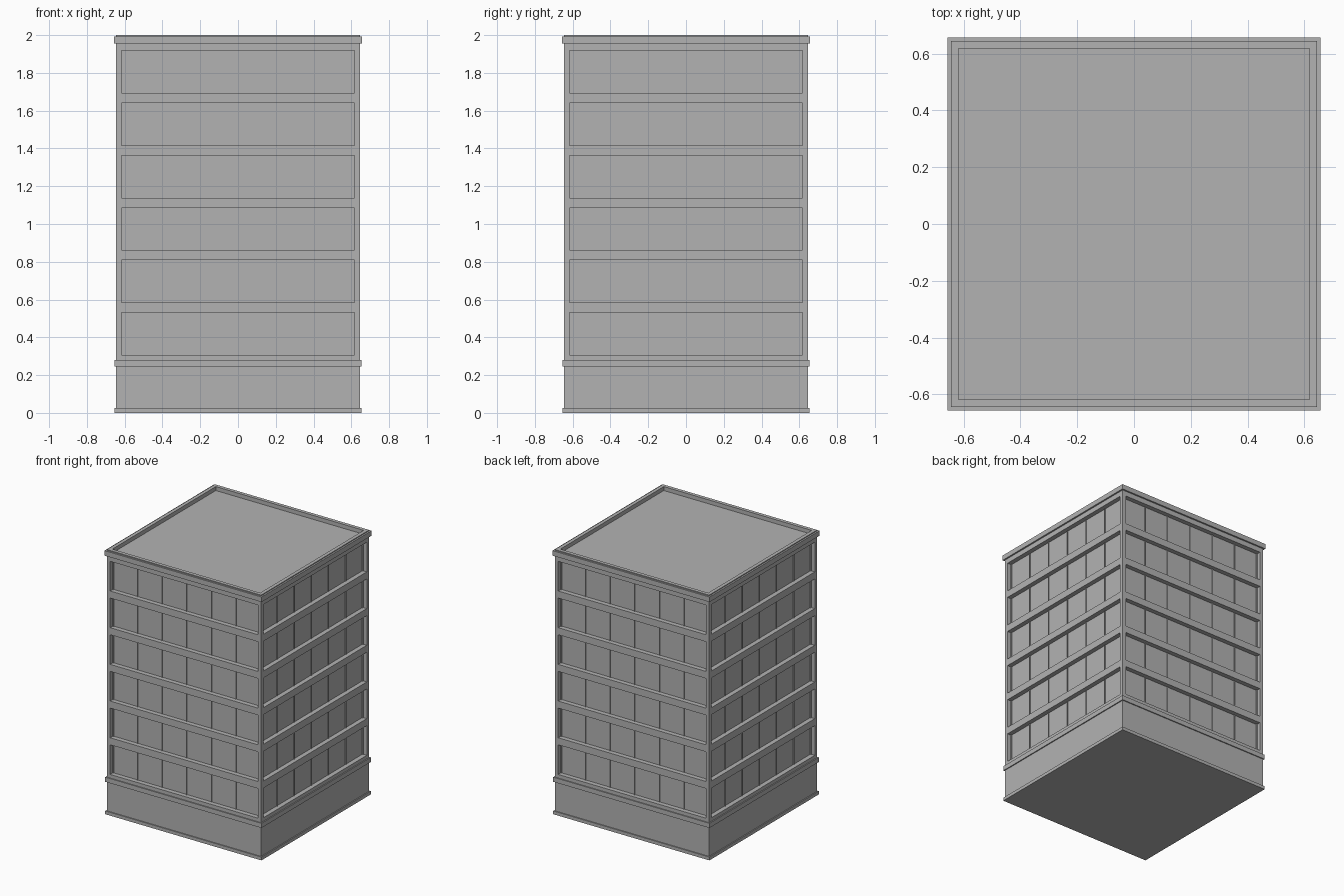
import bpy
import bmesh
from math import pi
from mathutils import Matrix

cube = bpy.data.objects.get("Cube")
if cube:
    bpy.data.objects.remove(cube, do_unlink=True)

# Single concrete colour
grey = (0.45, 0.45, 0.45, 1.0)
concrete = bpy.data.materials.new("concrete_grey")
concrete.use_nodes = True
concrete.diffuse_color = grey
concrete.node_tree.nodes["Principled BSDF"].inputs["Base Color"].default_value = grey

WALL = 0.645      # half width of the tower
DEPTH = 0.035     # window recess
BAND = 0.617      # half width of a window band
FLOORS, BAYS = 6, 6
FIRST, PITCH, BAND_H = 0.307, 0.2773, 0.224


def add_box(bm, x0, x1, y0, y1, z0, z1):
    size = Matrix.Diagonal((x1 - x0, y1 - y0, z1 - z0, 1))
    place = Matrix.Translation(((x0 + x1) / 2, (y0 + y1) / 2, (z0 + z1) / 2))
    return bmesh.ops.create_cube(bm, size=1, matrix=place @ size)["verts"]


def finish(name, bm):
    mesh = bpy.data.meshes.new(name)
    bm.to_mesh(mesh)
    bm.free()
    mesh.materials.append(concrete)
    obj = bpy.data.objects.new(name, mesh)
    bpy.context.collection.objects.link(obj)
    return obj


def slab(name, half, z0, z1):
    bm = bmesh.new()
    add_box(bm, -half, half, -half, half, z0, z1)
    return finish(name, bm)


def on_four_sides(bm):
    """Copy the front geometry round the other three sides."""
    geom = bm.verts[:] + bm.edges[:] + bm.faces[:]
    for turn in range(1, 4):
        copy = bmesh.ops.duplicate(bm, geom=geom)["geom"]
        verts = [v for v in copy if isinstance(v, bmesh.types.BMVert)]
        bmesh.ops.rotate(bm, verts=verts, matrix=Matrix.Rotation(turn * pi / 2, 3, "Z"))


# Tower: solid block with inset, sunken window bands and a sunken roof
bm = bmesh.new()
levels = [0]
for i in range(FLOORS):
    levels += [FIRST + i * PITCH, FIRST + i * PITCH + BAND_H]
levels.append(2)
rings = [[bm.verts.new((sx * WALL, sy * WALL, z))
          for sx, sy in ((-1, -1), (1, -1), (1, 1), (-1, 1))] for z in levels]
bands = []
for k in range(len(levels) - 1):
    for s in range(4):
        t = (s + 1) % 4
        face = bm.faces.new((rings[k][s], rings[k][t], rings[k + 1][t], rings[k + 1][s]))
        if k % 2:
            bands.append(face)
bm.faces.new(rings[0][::-1])
roof = bm.faces.new(rings[-1])
bm.normal_update()

for face in bands:
    normal = face.normal.copy()
    side = normal.cross((0, 0, 1))
    # The extruded panel keeps its height and is narrowed to leave corner piers
    opening = bmesh.ops.extrude_discrete_faces(bm, faces=[face])["faces"][0]
    for v in opening.verts:
        v.co -= side * (WALL - BAND) * (1 if v.co.dot(side) > 0 else -1)
    panel = bmesh.ops.extrude_discrete_faces(bm, faces=[opening])["faces"][0]
    bmesh.ops.translate(bm, verts=panel.verts[:], vec=-normal * DEPTH)

bmesh.ops.inset_individual(bm, faces=[roof], thickness=0.038)
well = bmesh.ops.extrude_discrete_faces(bm, faces=[roof])["faces"][0]
bmesh.ops.translate(bm, verts=well.verts[:], vec=(0, 0, -0.03))
bmesh.ops.remove_doubles(bm, verts=bm.verts[:], dist=0.0001)
bmesh.ops.dissolve_degenerate(bm, edges=bm.edges[:], dist=0.0001)
finish("tower", bm)

# Slim mullions dividing each band into equal bays
bm = bmesh.new()
glass = -WALL + DEPTH
for i in range(FLOORS):
    z = FIRST + i * PITCH
    for b in range(1, BAYS):
        x = -BAND + 2 * BAND * b / BAYS
        add_box(bm, x - 0.002, x + 0.002, glass - 0.006, glass + 0.002, z, z + BAND_H)
on_four_sides(bm)
finish("window_mullions", bm)

# Plinth and string course
slab("plinth", 0.653, 0, 0.025)
slab("string_course", 0.653, 0.245, 0.28)

# Cornice ring around the parapet
bm = bmesh.new()
add_box(bm, -0.657, 0.657, -0.657, -0.63, 1.955, 1.993)
on_four_sides(bm)
finish("cornice", bm)
